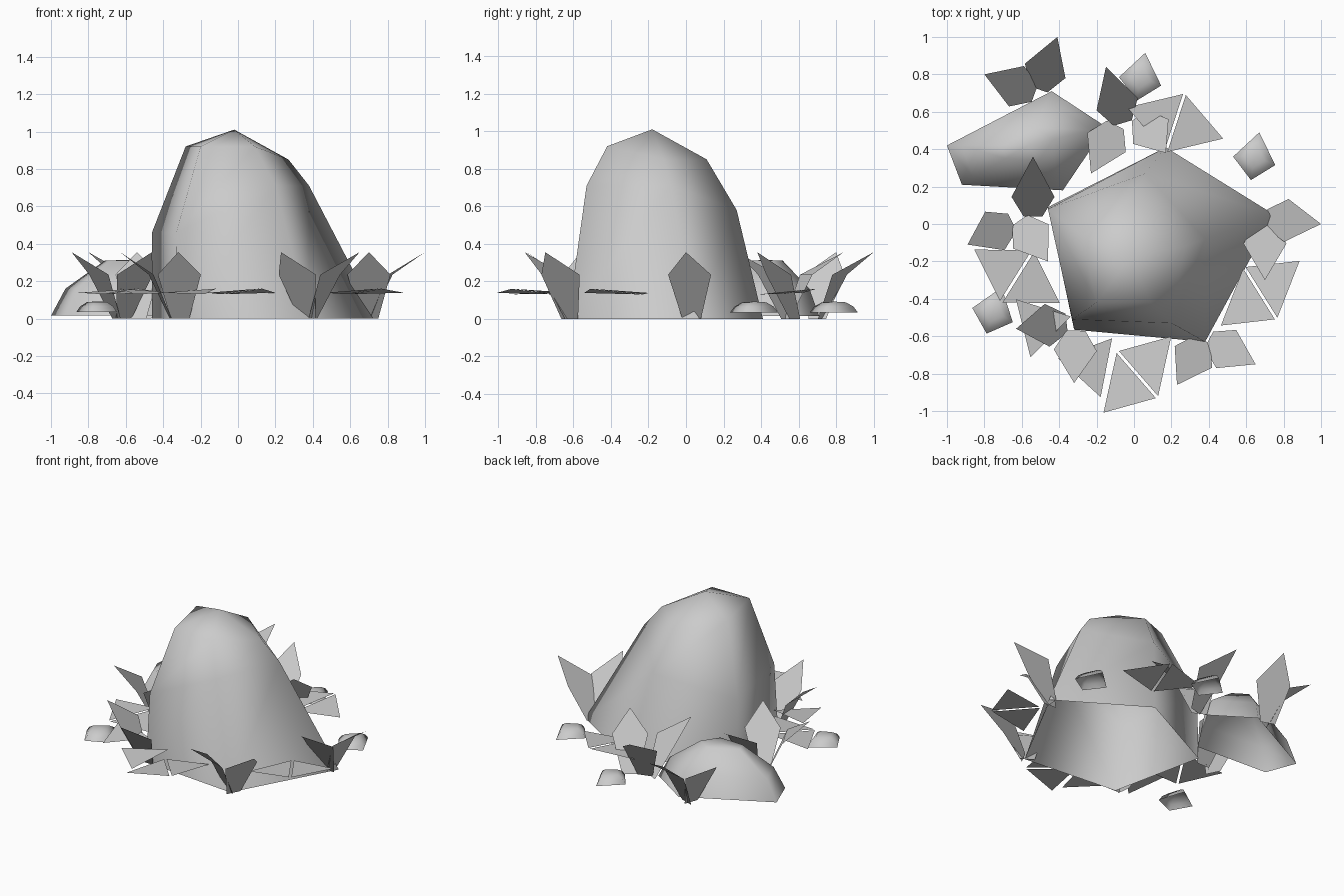
import bpy, bmesh, math
from mathutils import Vector

if "Cube" in bpy.data.objects:
    bpy.data.objects.remove(bpy.data.objects["Cube"])


def make_object(name, verts, faces, smooth=False):
    mesh = bpy.data.meshes.new(name)
    mesh.from_pydata([tuple(v) for v in verts], [], faces)
    mesh.update()
    ob = bpy.data.objects.new(name, mesh)
    bpy.context.collection.objects.link(ob)
    if smooth:
        bpy.ops.object.select_all(action='DESELECT')
        ob.select_set(True)
        bpy.context.view_layer.objects.active = ob
        bpy.ops.object.shade_smooth_by_angle(angle=math.radians(120))
    return ob


def loft(name, rings, apex):
    """Open-bottomed rock: stacked rings closed by an apex point."""
    n = len(rings[0])
    verts = [v for r in rings for v in r] + [apex]
    faces = []
    for k in range(len(rings) - 1):
        for i in range(n):
            j = (i + 1) % n
            faces.append((k * n + i, k * n + j, k * n + n + j, k * n + n + i))
    top = (len(rings) - 1) * n
    faces += [(top + i, top + (i + 1) % n, len(verts) - 1) for i in range(n)]
    return make_object(name, verts, faces, True)


def scaled_rock(name, outline, centre, levels):
    """Rock whose rings are one outline scaled about a centre: (scale, z)."""
    cx, cy = centre
    rings = [[(cx + (x - cx) * s, cy + (y - cy) * s, z) for x, y in outline]
             for s, z in levels]
    return loft(name, rings, (cx, cy, levels[-1][1] + 0.004))


# Large boulder: one column of points per corner
columns = [
    [(-.46, .09, 0), (-.46, .08, .46), (-.28, -.06, .92)],
    [(-.32, -.565, 0), (-.33, -.51, .46), (-.2, -.42, .92)],
    [(.38, -.63, 0), (.2, -.53, .71), (.09, -.42, .92)],
    [(.75, .05, 0), (.38, -.08, .71), (.27, -.12, .85)],
    [(.17, .41, 0), (.06, .27, .58), (0, .11, .85)],
]
loft("large_boulder", list(zip(*columns)), (-.02, -.18, 1.01))

# Low boulder at the back left
scaled_rock("low_boulder",
            [(-1, .42), (-.92, .21), (-.38, .18), (-.15, .52), (-.44, .71)],
            (-.57, .42), [(1, .015), (.82, .16), (.33, .31)])

# Pebbles: one kite outline, turned and placed
kite = [(-.115, -.005), (-.02, -.13), (.11, -.05), (.025, .125)]
for k, (x, y, turn) in enumerate([(.035, .79, 0), (.645, .365, 0), (-.75, -.46, -8)]):
    c, s = math.cos(math.radians(turn)), math.sin(math.radians(turn))
    outline = [(x + px * c - py * s, y + px * s + py * c) for px, py in kite]
    scaled_rock(f"pebble_{k + 1}", outline, (x, y), [(1, .035), (.82, .065), (.5, .088)])


# Upright plants: each leaf runs from a base point to a tip
def leaf(bx, by, tx, ty):
    base, tip = Vector((bx, by, 0)), Vector((tx, ty, .355))
    d = Vector((tx - bx, ty - by, 0)).normalized()
    side = Vector((-d.y, d.x, 0))
    mid = base + d * .105 + Vector((0, 0, .235))
    return [base - side * .05, mid - side * .115, tip, mid + side * .115, base + side * .05]


plants = {
    "plant_left": [(-.54, .04, -.54, .36), (-.65, .01, -.89, -.11), (-.61, .02, -.46, -.2)],
    "plant_back_left": [(-.53, .7, -.8, .8), (-.51, .72, -.41, 1.0)],
    "plant_back": [(-.06, .54, -.15, .84), (-.1, .53, -.23, .27), (.03, .58, .17, .38)],
    "plant_right": [(.71, .03, 1.0, 0), (.7, 0, .7, -.3)],
    "plant_front_right": [(.4, -.62, .65, -.75), (.37, -.62, .23, -.86)],
    "plant_front_left": [(-.36, -.53, -.63, -.56), (-.31, -.57, -.32, -.85)],
}
for name, leaves in plants.items():
    verts = [v for args in leaves for v in leaf(*args)]
    make_object(name, verts, [tuple(range(5 * i, 5 * i + 5)) for i in range(len(leaves))])

# Flat hovering leaf triangles: centre, angle of the split, sides present
for k, (x, y, ang, sides) in enumerate([
        (-.625, -.28, 58, (-1, 1)), (.018, -.805, -49, (-1, 1)),
        (.675, -.37, -58, (-1, 1)), (.22, .54, 72, (-1, 1)),
        (-.6, -.56, 104, (-1,)), (-.14, -.77, 79, (1,))]):
    a = math.radians(ang)
    u, v = Vector((math.cos(a), math.sin(a), 0)), Vector((-math.sin(a), math.cos(a), 0))
    c = Vector((x, y, .13))
    verts, faces = [], []
    for s in sides:
        n = len(verts)
        lean = u * .035 * s if k in (1, 2) else Vector()
        verts += [c - u * .16 + v * s * .008,
                  c + u * .16 + v * s * .008 + Vector((0, 0, .03)),
                  c + v * s * .27 - lean + Vector((0, 0, .008))]
        faces.append((n, n + 1, n + 2) if s > 0 else (n, n + 2, n + 1))
    make_object(f"flat_leaves_{k + 1}", verts, faces)
